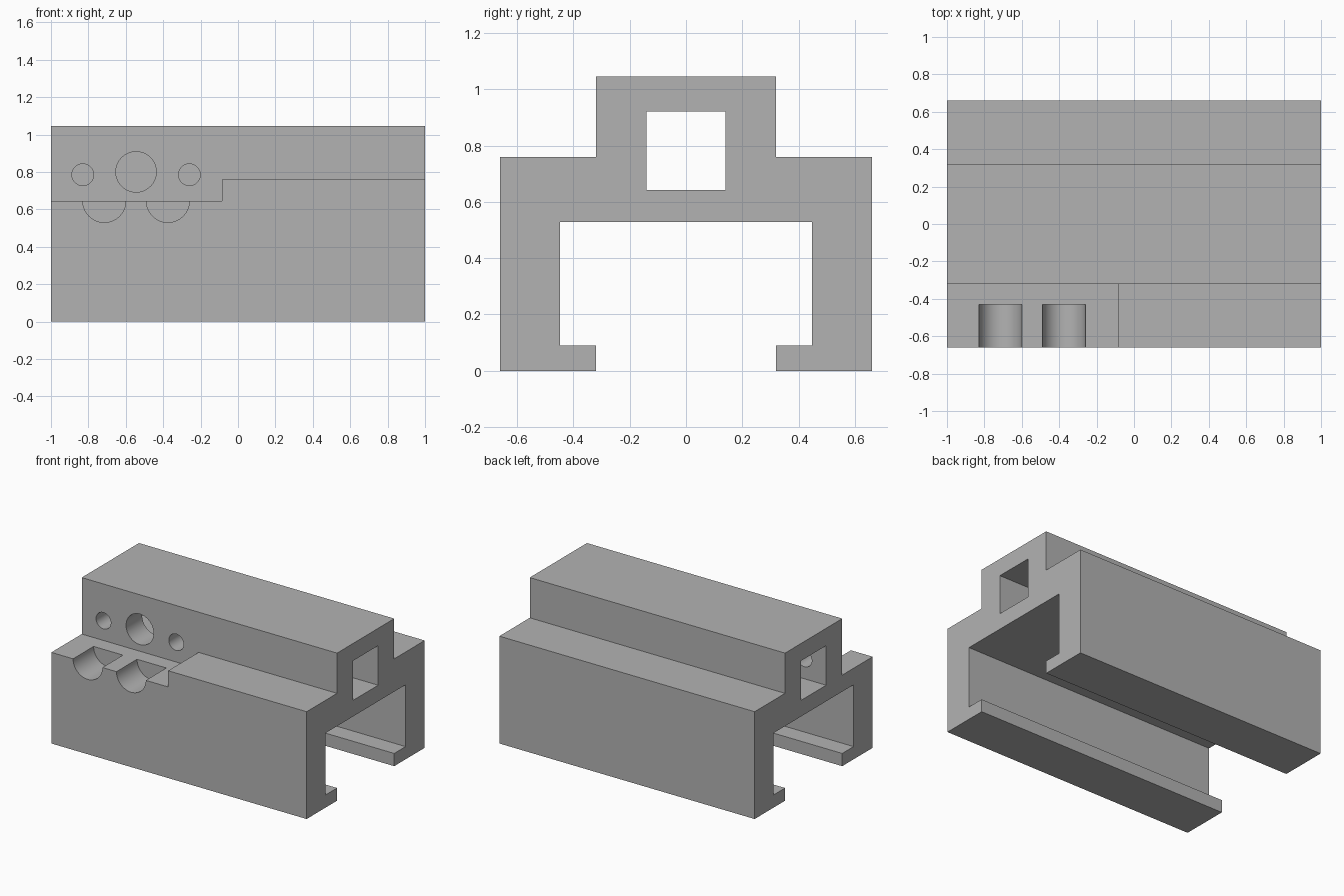
import bpy
import bmesh
from math import pi, radians
from mathutils import Matrix

default = bpy.data.objects.get("Cube")
if default:
    bpy.data.objects.remove(default, do_unlink=True)

grey = bpy.data.materials.new("plain grey")
grey.use_nodes = True
grey.diffuse_color = (0.45, 0.45, 0.45, 1)
grey.node_tree.nodes["Principled BSDF"].inputs["Base Color"].default_value = grey.diffuse_color


def add_object(name, bm):
    bmesh.ops.recalc_face_normals(bm, faces=bm.faces)
    mesh = bpy.data.meshes.new(name)
    bm.to_mesh(mesh)
    bm.free()
    mesh.materials.append(grey)
    obj = bpy.data.objects.new(name, mesh)
    bpy.context.collection.objects.link(obj)
    return obj


def box(name, low, high):
    bm = bmesh.new()
    size = [b - a for a, b in zip(low, high)]
    centre = [(a + b) / 2 for a, b in zip(low, high)]
    bmesh.ops.create_cube(bm, size=1, matrix=Matrix.Translation(centre) @ Matrix.Diagonal((*size, 1)))
    return add_object(name, bm)


def bore(name, x, z, radius, y_start, y_end):
    """Cylinder running along y."""
    bm = bmesh.new()
    place = Matrix.Translation((x, (y_start + y_end) / 2, z)) @ Matrix.Rotation(pi / 2, 4, "X")
    bmesh.ops.create_cone(bm, cap_ends=True, segments=64, radius1=radius, radius2=radius,
                          depth=y_end - y_start, matrix=place)
    return add_object(name, bm)


# Rail body: half of the section, mirrored and extruded along x
half = [(0.32, 0), (0.66, 0), (0.66, 0.76), (0.32, 0.76), (0.32, 1.045)]
inner = [(0.447, 0.528), (0.447, 0.09), (0.32, 0.09)]
section = half + [(-y, z) for y, z in reversed(half)]
section += [(-y, z) for y, z in reversed(inner)] + inner
bm = bmesh.new()
end = bm.faces.new([bm.verts.new((-1, y, z)) for y, z in section])
grown = bmesh.ops.extrude_face_region(bm, geom=[end], use_keep_orig=True)
moved = [v for v in grown["geom"] if isinstance(v, bmesh.types.BMVert)]
bmesh.ops.translate(bm, verts=moved, vec=(2, 0, 0))
body = add_object("rail_body", bm)

# Square channel and lowered front shelf
cutters = [
    box("channel_cutter", (-1.2, -0.14, 0.642), (1.2, 0.14, 0.922)),
    box("shelf_cutter", (-1.2, -0.8, 0.645), (-0.085, -0.32, 0.9)),
]
# Half-round grooves in the shelf
for x in (-0.715, -0.375):
    cutters.append(bore("groove_cutter", x, 0.645, 0.115, -0.8, -0.43))
# Holes from the front wall into the channel
for x, z, radius in ((-0.83, 0.785, 0.058), (-0.545, 0.8, 0.108), (-0.26, 0.785, 0.058)):
    cutters.append(bore("hole_cutter", x, z, radius, -0.5, 0))

bpy.ops.object.select_all(action="DESELECT")
body.select_set(True)
bpy.context.view_layer.objects.active = body
for cutter in cutters:
    cutter.hide_render = True
    cut = body.modifiers.new("cut", "BOOLEAN")
    cut.operation = "DIFFERENCE"
    cut.solver = "EXACT"
    cut.object = cutter
    bpy.ops.object.modifier_apply(modifier=cut.name)
    bpy.data.objects.remove(cutter, do_unlink=True)

bpy.ops.object.shade_smooth_by_angle(angle=radians(30))
